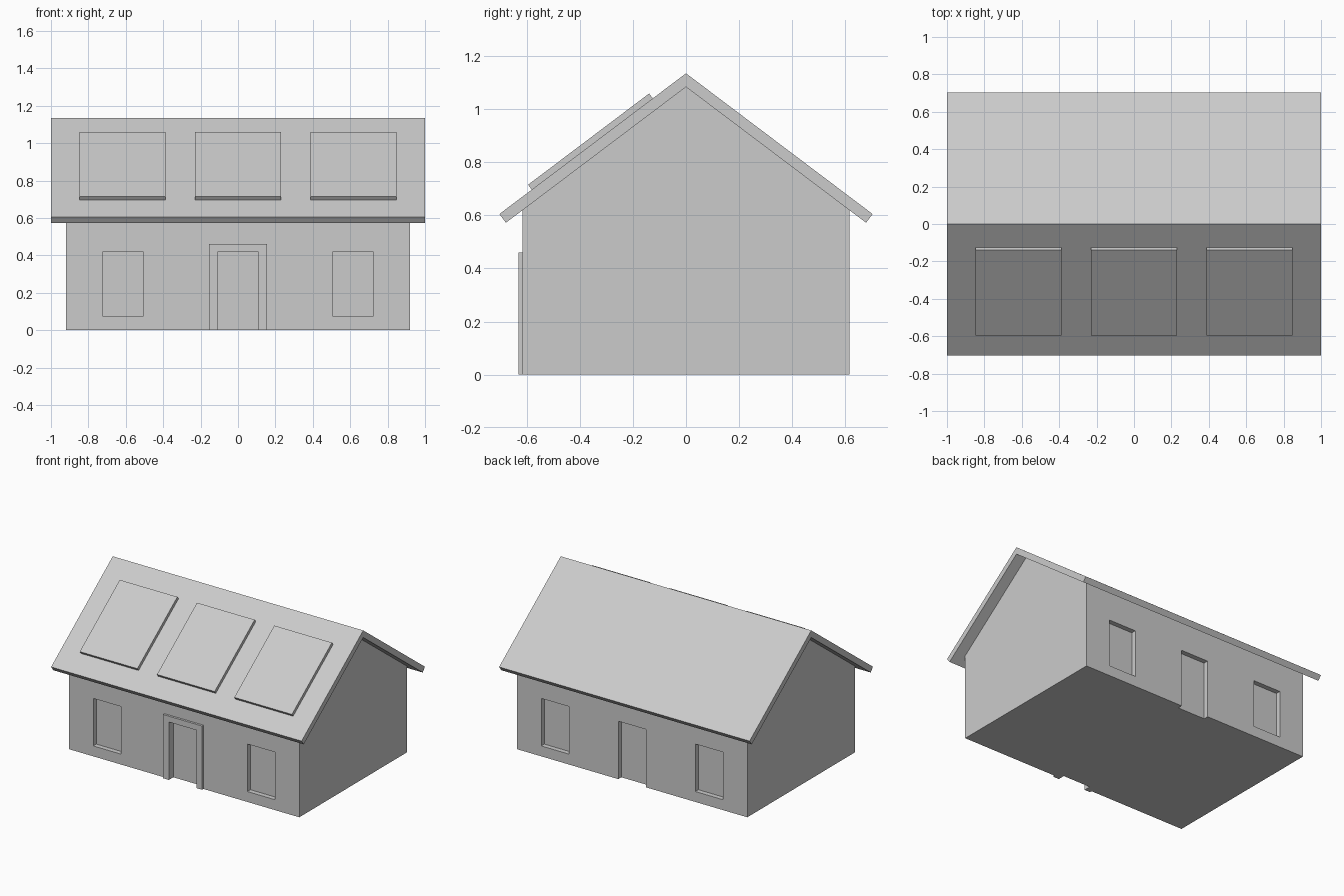
import bpy
import bmesh
from mathutils import Vector

if "Cube" in bpy.data.objects:
    bpy.data.objects.remove(bpy.data.objects["Cube"])

HALF_L, HALF_D = 0.92, 0.615        # wall half length / half depth
RIDGE, SLOPE = 1.135, 0.754         # outer roof ridge height and pitch
N = Vector((0, -SLOPE, 1)).normalized()
N.y = -abs(N.y)                     # outward normal of the front roof slope
THICK, RECESS = 0.041, 0.035


def roof_z(y):
    return RIDGE - SLOPE * abs(y)


def add_prism(bm, points, axis, a, b):
    """Extrude a 2D outline along x (points are y,z) or y (points are x,z)."""
    def place(p, t):
        return (t, p[0], p[1]) if axis == 'x' else (p[0], t, p[1])
    face = bm.faces.new([bm.verts.new(place(p, a)) for p in points])
    new = bmesh.ops.extrude_face_region(bm, geom=[face])['geom']
    shift = Vector(place((0, 0), b - a))
    bmesh.ops.translate(bm, vec=shift, verts=[v for v in new if isinstance(v, bmesh.types.BMVert)])


def finish(name, bm):
    bmesh.ops.recalc_face_normals(bm, faces=bm.faces)
    mesh = bpy.data.meshes.new(name)
    bm.to_mesh(mesh)
    bm.free()
    obj = bpy.data.objects.new(name, mesh)
    bpy.context.collection.objects.link(obj)
    return obj


def prism(name, points, axis, a, b):
    bm = bmesh.new()
    add_prism(bm, points, axis, a, b)
    return finish(name, bm)


# Gabled walls, solid up to the underside of the roof
drop = THICK / N.z
top = roof_z(HALF_D) - drop
walls = prism("walls", [(-HALF_D, 0), (HALF_D, 0), (HALF_D, top),
                        (0, RIDGE - drop), (-HALF_D, top)], 'x', -HALF_L, HALF_L)

# Window and door recesses, the same on front and back
bm = bmesh.new()
openings = [(-0.725, -0.505, 0.075, 0.418), (-0.11, 0.11, -0.1, 0.418),
            (0.505, 0.725, 0.075, 0.418)]
for x0, x1, z0, z1 in openings:
    for side in (-1, 1):
        add_prism(bm, [(x0, z0), (x1, z0), (x1, z1), (x0, z1)], 'y',
                  side * (HALF_D - RECESS), side * (HALF_D + 0.1))
cutter = finish("opening_cutter", bm)
cutter.hide_render = True
cutter.hide_viewport = True
cut = walls.modifiers.new("openings", 'BOOLEAN')
cut.operation = 'DIFFERENCE'
cut.solver = 'EXACT'
cut.object = cutter

# Roof chevron with square-cut eaves
eave = 0.703
ey, ez = eave + N.y * THICK, roof_z(eave) - N.z * THICK
prism("roof", [(-eave, roof_z(eave)), (0, RIDGE), (eave, roof_z(eave)),
               (ey, ez), (0, RIDGE - drop), (-ey, ez)], 'x', -1, 1)

# Three flat panels lying on the front slope
low, high = (Vector((0, y, roof_z(y))) for y in (-0.581, -0.125))
outline = [(p.y, p.z) for p in (low, high, high + N * 0.023, low + N * 0.023)]
for i, cx in enumerate((-0.617, 0, 0.617)):
    prism(f"roof_panel_{i + 1}", outline, 'x', cx - 0.23, cx + 0.23)

# Raised surround of the front door
prism("door_frame", [(-0.155, 0), (-0.155, 0.46), (0.155, 0.46), (0.155, 0),
                     (0.11, 0), (0.11, 0.418), (-0.11, 0.418), (-0.11, 0)],
      'y', -HALF_D - 0.016, -HALF_D)
